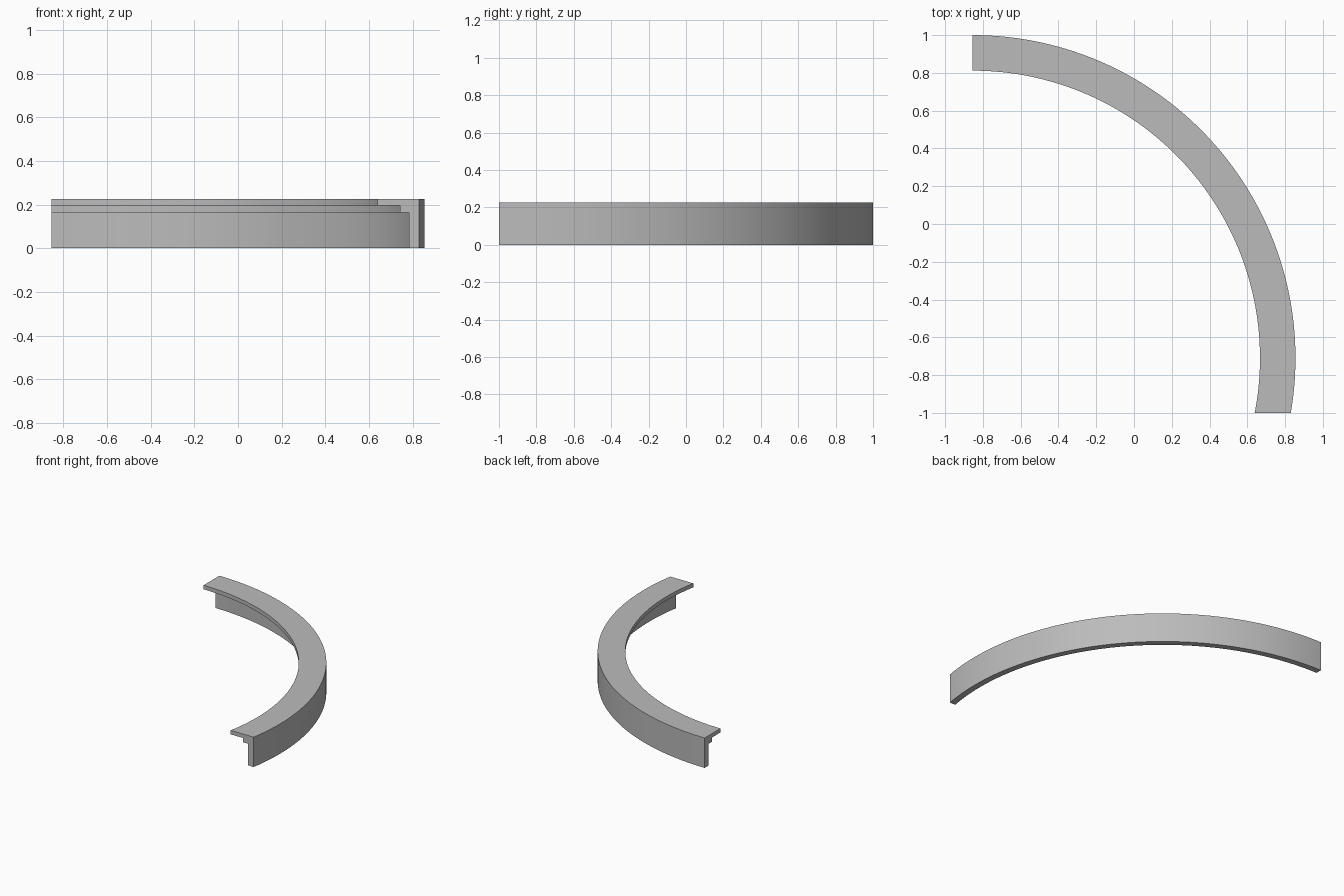
import bpy, bmesh
from math import asin, cos, sin, pi

cube = bpy.data.objects.get("Cube")
if cube:
    bpy.data.objects.remove(cube, do_unlink=True)

CX, CY = -0.855, -0.71      # centre of the arc
CUT = 0.29                  # the front end is cut square, this far past the centre
SEGMENTS = 72

grey = bpy.data.materials.new("plain grey")
grey.use_nodes = True
colour = (0.5, 0.5, 0.5, 1)
grey.diffuse_color = colour
grey.node_tree.nodes["Principled BSDF"].inputs["Base Color"].default_value = colour


def link(name, bm):
    bmesh.ops.recalc_face_normals(bm, faces=bm.faces)
    mesh = bpy.data.meshes.new(name)
    bm.to_mesh(mesh)
    bm.free()
    mesh.materials.append(grey)
    obj = bpy.data.objects.new(name, mesh)
    bpy.context.collection.objects.link(obj)
    return obj


# Stepped cross-section (radius, height): wall, small ledge, wide top flange
profile = [(1.71, 0), (1.71, 0.225), (1.522, 0.225), (1.522, 0.195),
           (1.623, 0.195), (1.623, 0.163), (1.663, 0.163), (1.663, 0)]

# Sweep the section round the arc, both ends cut square
bm = bmesh.new()
rings = []
for i in range(SEGMENTS + 1):
    ring = []
    for r, z in profile:
        start = -asin(CUT / r)
        a = start + (pi / 2 - start) * i / SEGMENTS
        ring.append(bm.verts.new((CX + r * cos(a), CY + r * sin(a), z)))
    rings.append(ring)
n = len(profile)
for a, b in zip(rings, rings[1:]):
    for j in range(n):
        k = (j + 1) % n
        bm.faces.new((a[j], a[k], b[k], b[j]))
bm.faces.new(rings[0])
bm.faces.new(rings[-1])
rail = link("curved_rail", bm)

# Round hole through the wall near the front end
bm = bmesh.new()
bmesh.ops.create_cone(bm, cap_ends=True, segments=32, radius1=0.038, radius2=0.038, depth=0.3)
for v in bm.verts:
    x, y, z = v.co
    v.co = (0.83 + z, -0.713 + x, 0.085 + y)
cutter = link("hole_cutter", bm)
cutter.hide_render = True
cutter.hide_viewport = True
cutter.display_type = 'WIRE'

hole = rail.modifiers.new("hole", 'BOOLEAN')
hole.operation = 'DIFFERENCE'
hole.solver = 'EXACT'
hole.object = cutter

# Smooth curve with crisp edges
bpy.ops.object.select_all(action='DESELECT')
rail.select_set(True)
bpy.context.view_layer.objects.active = rail
bpy.ops.object.modifier_apply(modifier=hole.name)
bpy.data.objects.remove(cutter, do_unlink=True)
bpy.ops.object.shade_smooth_by_angle(angle=pi / 6)
